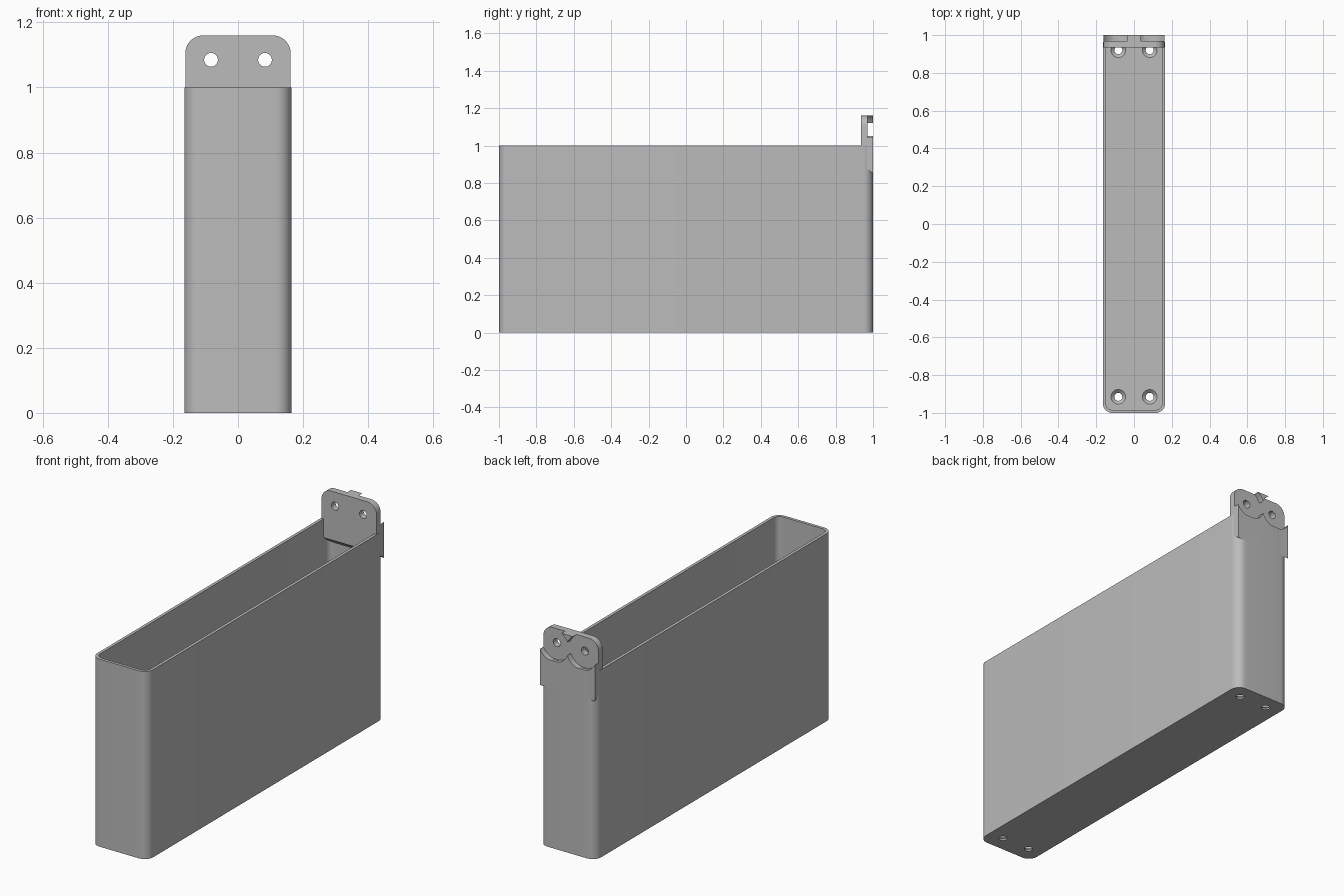
import bpy
import bmesh
from math import sin, cos, pi, radians
from mathutils import Vector

if "Cube" in bpy.data.objects:
    bpy.data.objects.remove(bpy.data.objects["Cube"], do_unlink=True)

grey = bpy.data.materials.new("plain grey")
grey.use_nodes = True
colour = (0.5, 0.5, 0.5, 1)
grey.diffuse_color = colour
grey.node_tree.nodes["Principled BSDF"].inputs["Base Color"].default_value = colour


def rounded_rect(x0, x1, y0, y1, r, steps=10):
    """Outline of a rectangle with round corners."""
    corners = [(x1 - r, y1 - r), (x0 + r, y1 - r), (x0 + r, y0 + r), (x1 - r, y0 + r)]
    return [(cx + r * cos((q + i / steps) * pi / 2), cy + r * sin((q + i / steps) * pi / 2))
            for q, (cx, cy) in enumerate(corners) for i in range(steps + 1)]


def prism(name, outline, axis, start, end):
    """Extrude an outline along one axis."""
    place = {"x": lambda a, b: Vector((start, a, b)),
             "y": lambda a, b: Vector((a, start, b)),
             "z": lambda a, b: Vector((a, b, start))}[axis]
    step = Vector([(end - start) * (axis == k) for k in "xyz"])
    bm = bmesh.new()
    face = bm.faces.new([bm.verts.new(place(a, b)) for a, b in outline])
    made = bmesh.ops.extrude_face_region(bm, geom=[face])["geom"]
    bmesh.ops.translate(bm, vec=step, verts=[v for v in made if isinstance(v, bmesh.types.BMVert)])
    bmesh.ops.recalc_face_normals(bm, faces=bm.faces)
    return finish(name, bm)


def cone(name, centre, r1, r2, depth, along_y=False):
    """Cylinder or cone, upright or lying along y."""
    bm = bmesh.new()
    bmesh.ops.create_cone(bm, cap_ends=True, segments=48, radius1=r1, radius2=r2, depth=depth)
    obj = finish(name, bm)
    obj.location = centre
    if along_y:
        obj.rotation_euler.x = radians(90)
    return obj


def finish(name, bm):
    mesh = bpy.data.meshes.new(name)
    bm.to_mesh(mesh)
    bm.free()
    mesh.materials.append(grey)
    obj = bpy.data.objects.new(name, mesh)
    bpy.context.collection.objects.link(obj)
    return obj


def select_only(obj):
    bpy.ops.object.select_all(action="DESELECT")
    obj.select_set(True)
    bpy.context.view_layer.objects.active = obj


def combine(obj, tool, operation="DIFFERENCE"):
    """Apply a boolean and drop the tool."""
    mod = obj.modifiers.new("cut", "BOOLEAN")
    mod.operation, mod.object, mod.solver = operation, tool, "EXACT"
    select_only(obj)
    bpy.ops.object.modifier_apply(modifier=mod.name)
    bpy.data.objects.remove(tool, do_unlink=True)


W, WALL, FLOOR, HOLE = 0.165, 0.016, 0.025, 0.083

# Open box with thin walls
box = prism("box", rounded_rect(-W, W, -1, 1, 0.05), "z", 0, 1)
inner = rounded_rect(-W + WALL, W - WALL, -1 + WALL, 1 - WALL, 0.05 - WALL)
combine(box, prism("cavity", inner, "z", FLOOR, 1.2))

# Countersunk screw holes in the floor
for x in (-HOLE, HOLE):
    for y in (-0.915, 0.92):
        combine(box, cone("drill", (x, y, 0), 0.021, 0.021, 0.2))
        combine(box, cone("countersink", (x, y, FLOOR - 0.008), 0.019, 0.041, 0.02))

# Mounting bracket at the back: rounded tab with a sloping underside
bracket = prism("mounting_bracket", rounded_rect(-0.162, 0.162, 0.7, 1.16, 0.055), "y", 0.935, 1)
underside = [(0.9, 0.6), (1.1, 0.6), (1.1, 0.773), (0.9, 0.927)]
combine(bracket, prism("underside", underside, "x", -0.3, 0.3))

# Round recesses at the back of the bracket, then the through holes
for x in (-HOLE, HOLE):
    combine(bracket, cone("recess", (x, 1.02, 1.085), 0.09, 0.09, 0.1, True))
    combine(bracket, cone("drill", (x, 0.95, 1.085), 0.021, 0.021, 0.3, True))

for obj in (box, bracket):
    select_only(obj)
    bpy.ops.object.shade_smooth_by_angle(angle=radians(30))
